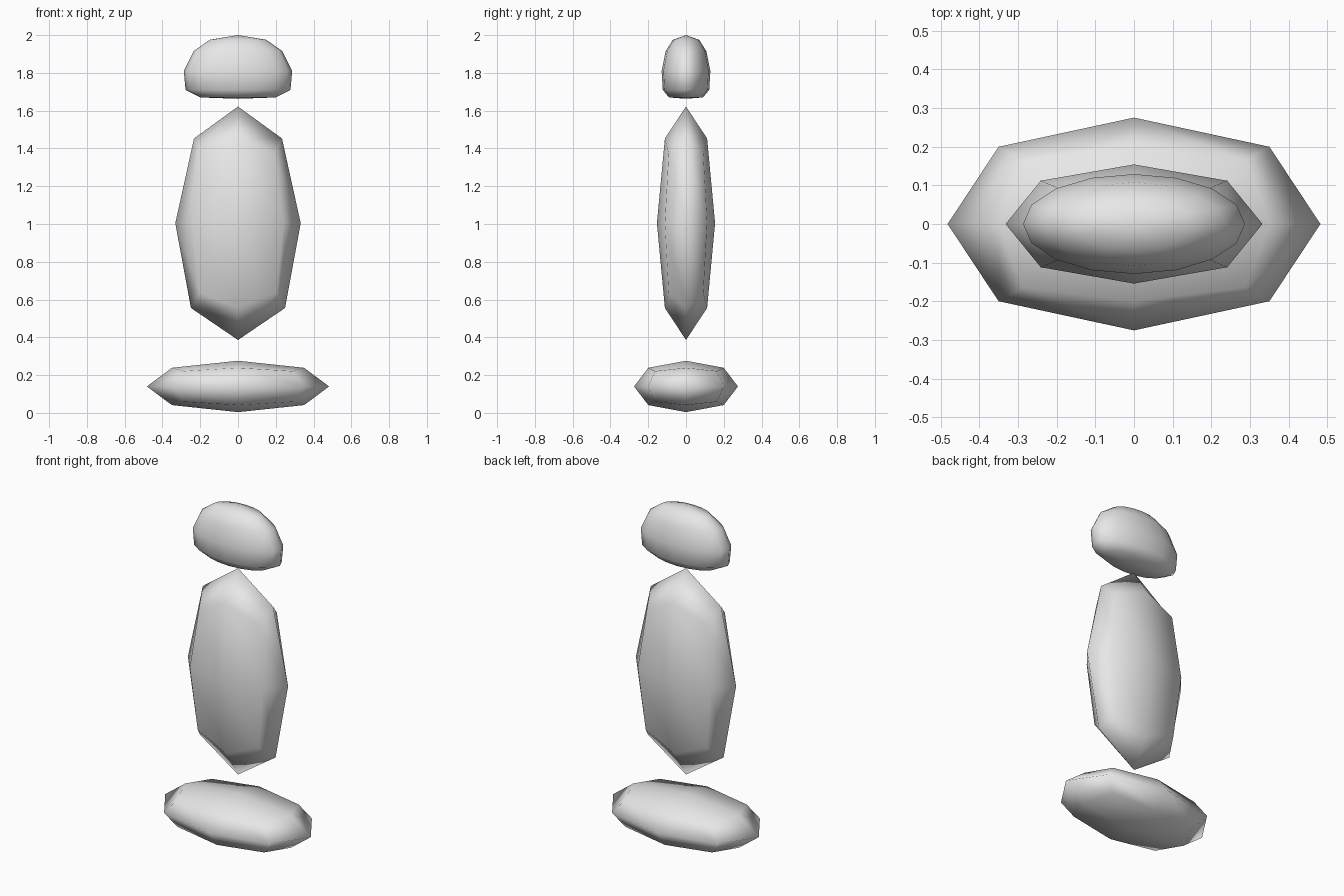
import bpy, bmesh, math

default = bpy.data.objects.get("Cube")
if default:
    bpy.data.objects.remove(default, do_unlink=True)

# One plain grey for every part
grey = bpy.data.materials.new("light grey")
grey.use_nodes = True
grey.diffuse_color = (0.8, 0.8, 0.8, 1)
for node in grey.node_tree.nodes:
    if node.type == 'BSDF_PRINCIPLED':
        node.inputs["Base Color"].default_value = grey.diffuse_color

# A level-one subdivided cube shrinks to this fraction of its cage
SHRINK = 0.8395


def add_object(name, bm):
    bmesh.ops.recalc_face_normals(bm, faces=bm.faces)
    for face in bm.faces:
        face.smooth = True
    mesh = bpy.data.meshes.new(name)
    bm.to_mesh(mesh)
    bm.free()
    mesh.materials.append(grey)
    obj = bpy.data.objects.new(name, mesh)
    bpy.context.collection.objects.link(obj)
    return obj


def rounded_block(name, half_size, centre_z, taper=0.0):
    """Subdivided cube with the given finished half sizes."""
    bm = bmesh.new()
    bmesh.ops.create_cube(bm, size=2)
    for v in bm.verts:
        v.co.x *= 1 - taper * v.co.z
        for axis in range(3):
            v.co[axis] *= half_size[axis] / SHRINK
        v.co.z += centre_z
    obj = add_object(name, bm)
    sub = obj.modifiers.new("Rounding", 'SUBSURF')
    sub.levels = sub.render_levels = 1
    sub.use_limit_surface = True
    return obj


def oval_loft(name, rings, bottom_z, top_z, sides=16):
    """Stack of oval rings (half width, half depth, height) closed by poles."""
    bm = bmesh.new()
    loops = []
    for rx, ry, z in rings:
        angles = [math.tau * i / sides for i in range(sides)]
        loops.append([bm.verts.new((rx * math.cos(a), ry * math.sin(a), z)) for a in angles])
    bottom = bm.verts.new((0, 0, bottom_z))
    top = bm.verts.new((0, 0, top_z))
    for i in range(sides):
        j = (i + 1) % sides
        for low, high in zip(loops, loops[1:]):
            bm.faces.new((low[i], low[j], high[j], high[i]))
        bm.faces.new((bottom, loops[0][j], loops[0][i]))
        bm.faces.new((top, loops[-1][i], loops[-1][j]))
    return add_object(name, bm)


# Wide flat base, tall floating body, domed head
rounded_block("base", (0.482, 0.275, 0.136), 0.14)
rounded_block("body", (0.332, 0.154, 0.618), 1.004, taper=0.075)
oval_loft("head", [
    (0.20, 0.09, 1.67),
    (0.278, 0.123, 1.71),
    (0.287, 0.129, 1.81),
    (0.235, 0.108, 1.915),
    (0.15, 0.07, 1.975),
], 1.663, 2.0)
